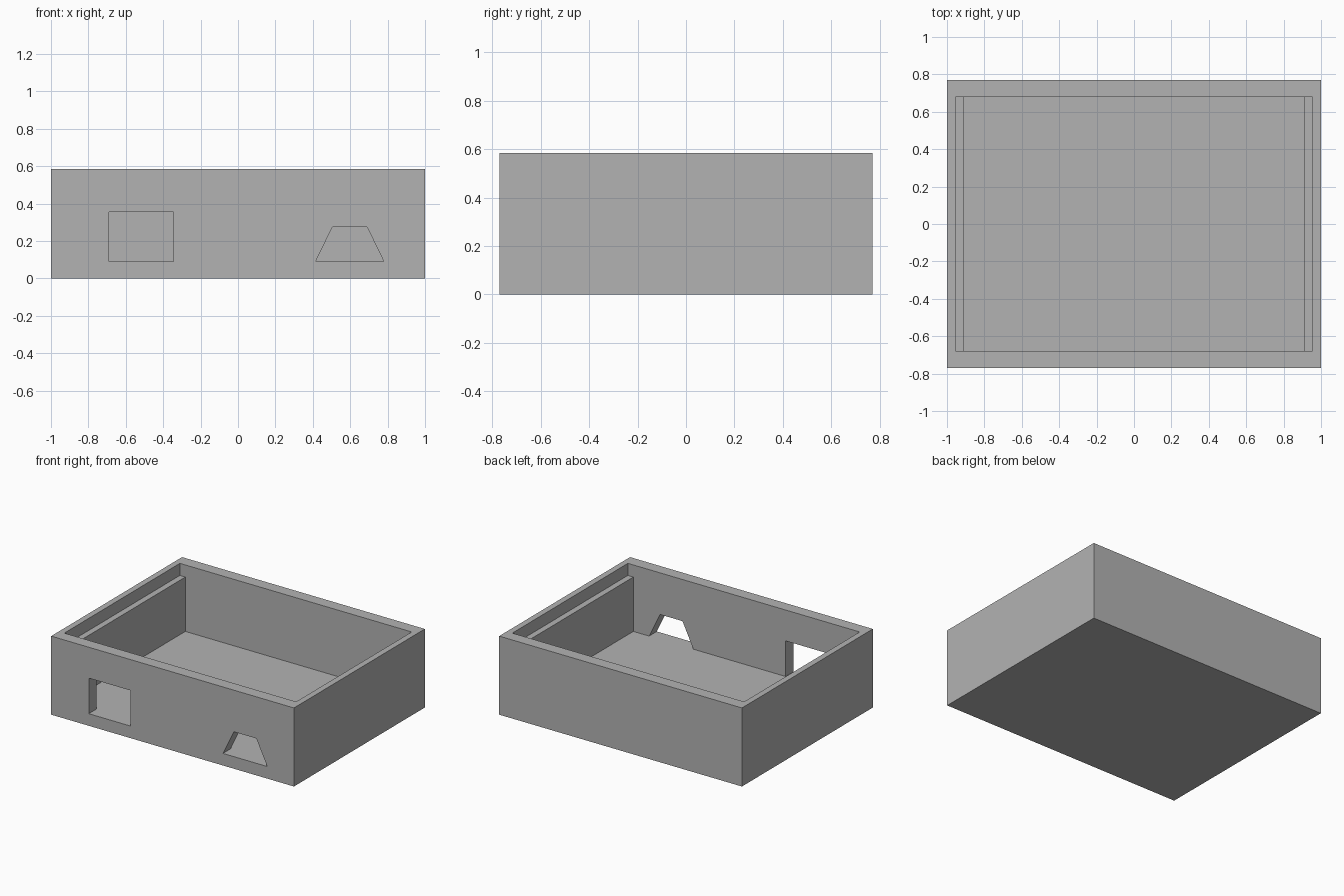
import bpy
import bmesh

default_cube = bpy.data.objects.get("Cube")
if default_cube:
    bpy.data.objects.remove(default_cube, do_unlink=True)

WIDTH, DEPTH, HEIGHT = 1.0, 0.77, 0.585   # half width, half depth, full height
FLOOR, LEDGE = 0.09, 0.495                # floor level and ledge level
INNER_Y, INNER_X, LEDGE_X = 0.68, 0.91, 0.955
ABOVE = HEIGHT + 0.1

grey = bpy.data.materials.new("plain grey")
grey.use_nodes = True
colour = (0.45, 0.45, 0.45, 1)
grey.diffuse_color = colour
grey.node_tree.nodes["Principled BSDF"].inputs["Base Color"].default_value = colour


def prism(name, profile, y0, y1):
    """Extrude an x-z outline from y0 to y1."""
    bm = bmesh.new()
    face = bm.faces.new([bm.verts.new((x, y0, z)) for x, z in profile])
    out = bmesh.ops.extrude_face_region(bm, geom=[face])
    moved = [v for v in out["geom"] if isinstance(v, bmesh.types.BMVert)]
    bmesh.ops.translate(bm, verts=moved, vec=(0, y1 - y0, 0))
    bmesh.ops.recalc_face_normals(bm, faces=bm.faces)
    mesh = bpy.data.meshes.new(name)
    bm.to_mesh(mesh)
    bm.free()
    mesh.materials.append(grey)
    obj = bpy.data.objects.new(name, mesh)
    bpy.context.collection.objects.link(obj)
    return obj


def cut(target, cutter):
    """Subtract the cutter for good, then discard it."""
    cutter.hide_render = True
    mod = target.modifiers.new(cutter.name, "BOOLEAN")
    mod.operation = "DIFFERENCE"
    mod.solver = "EXACT"
    mod.object = cutter
    bpy.context.view_layer.objects.active = target
    bpy.ops.object.modifier_apply(modifier=mod.name)
    bpy.data.objects.remove(cutter, do_unlink=True)


# Solid outer block
box = prism("open_box", [(-WIDTH, 0), (WIDTH, 0), (WIDTH, HEIGHT), (-WIDTH, HEIGHT)],
            -DEPTH, DEPTH)

# Hollow with a ledge along each side wall
half = [(INNER_X, FLOOR), (INNER_X, LEDGE), (LEDGE_X, LEDGE), (LEDGE_X, ABOVE)]
hollow = half + [(-x, z) for x, z in reversed(half)]
cut(box, prism("hollow", hollow, -INNER_Y, INNER_Y))

# Square and tapered openings through the front wall, level with the floor
square = [(-0.69, FLOOR), (-0.345, FLOOR), (-0.345, 0.355), (-0.69, 0.355)]
taper = [(0.415, FLOOR), (0.78, FLOOR), (0.69, 0.275), (0.505, 0.275)]
for name, outline in (("square_opening", square), ("tapered_opening", taper)):
    cut(box, prism(name, outline, -DEPTH - 0.1, -INNER_Y + 0.1))
